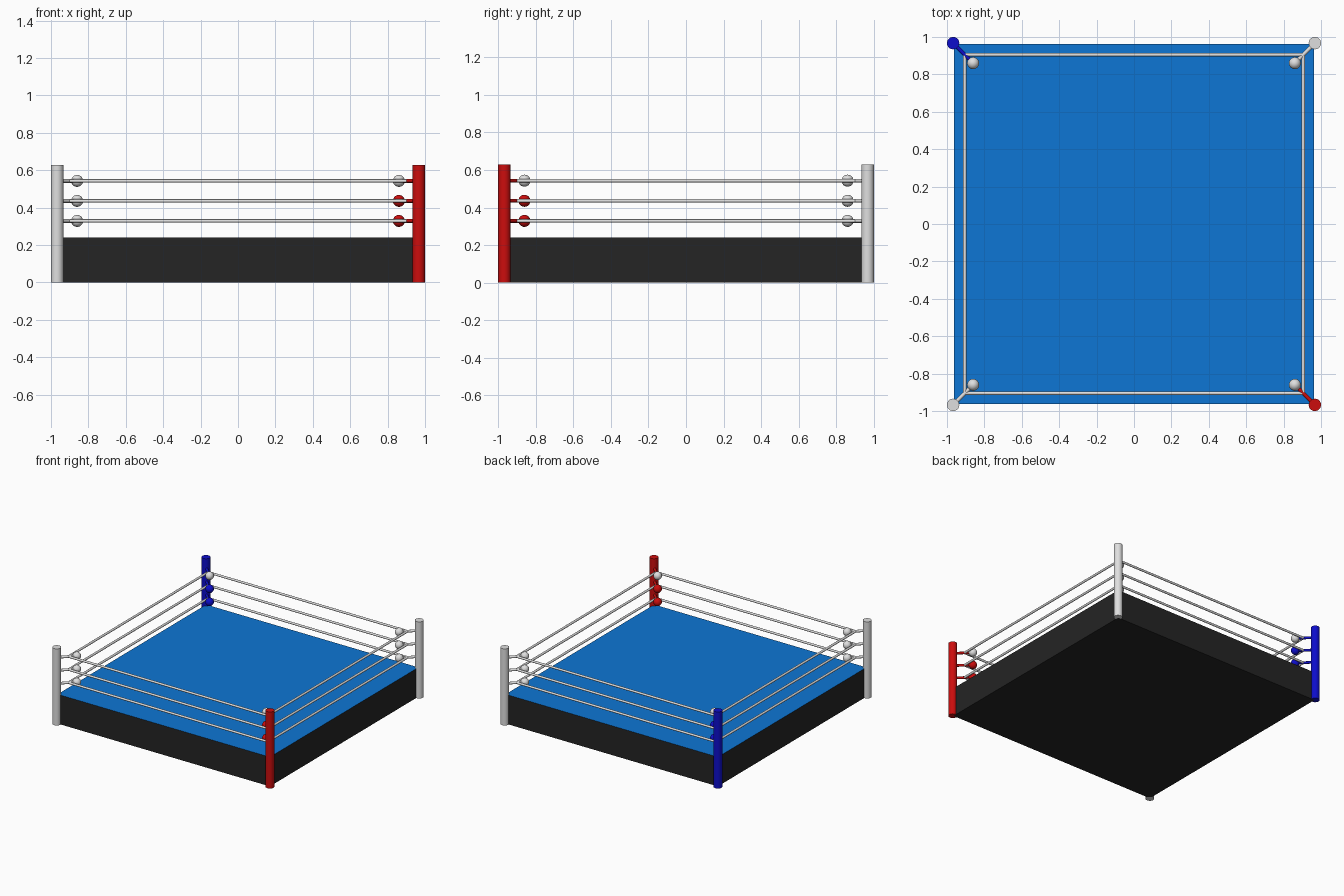
import bpy
from mathutils import Vector

if "Cube" in bpy.data.objects:
    bpy.data.objects.remove(bpy.data.objects["Cube"])


def material(name, rgb):
    m = bpy.data.materials.new(name)
    m.diffuse_color = (*rgb, 1)
    m.use_nodes = True
    m.node_tree.nodes["Principled BSDF"].inputs["Base Color"].default_value = m.diffuse_color
    return m


WHITE = material("light grey", (0.74, 0.74, 0.74))
RED = material("corner red", (0.6, 0.004, 0.004))
BLUE = material("corner blue", (0.004, 0.004, 0.6))
MAT = material("mat blue", (0.004, 0.18, 0.66))
BLACK = material("skirt black", (0.018, 0.018, 0.018))

POST, ROPE, BALL = 0.967, 0.905, 0.86       # half widths of the rings of parts
LEVELS = (0.329, 0.436, 0.543)              # rope heights


def finish(name, mat):
    ob = bpy.context.object
    ob.name = name
    ob.data.materials.append(mat)
    bpy.ops.object.shade_smooth_by_angle()
    return ob


def rod(name, a, b, radius, mat, sides=16):
    a, b = Vector(a), Vector(b)
    d = b - a
    bpy.ops.mesh.primitive_cylinder_add(
        vertices=sides, radius=radius, depth=d.length, location=(a + b) / 2,
        rotation=d.to_track_quat('Z', 'Y').to_euler())
    return finish(name, mat)


# Platform: black skirt and underside, blue canvas on top
bpy.ops.mesh.primitive_cube_add(size=1, location=(0, 0, 0.12))
platform = bpy.context.object
platform.name = "platform"
platform.scale = (1.926, 1.926, 0.24)
platform.data.materials.append(BLACK)
platform.data.materials.append(MAT)
for f in platform.data.polygons:
    f.material_index = 1 if f.normal.z > 0.5 else 0

# Corners: post, three diagonal links, three ball pads (top pad always light)
for sx, sy, mat in ((1, -1, RED), (-1, 1, BLUE), (1, 1, WHITE), (-1, -1, WHITE)):
    x, y = sx * POST, sy * POST
    rod("corner_post", (x, y, 0), (x, y, 0.628), 0.033, mat, 32)
    for z in LEVELS:
        end = (sx * BALL, sy * BALL, z)
        rod("rope_link", (x, y, z), end, 0.01, mat)
        bpy.ops.mesh.primitive_uv_sphere_add(
            segments=24, ring_count=12, radius=0.032, location=end)
        finish("corner_pad", WHITE if z == LEVELS[-1] else mat)

# Ropes on all four sides
for z in LEVELS:
    for s in (-ROPE, ROPE):
        rod("side_rope", (s, -ROPE, z), (s, ROPE, z), 0.009, WHITE)
        rod("end_rope", (-ROPE, s, z), (ROPE, s, z), 0.009, WHITE)
